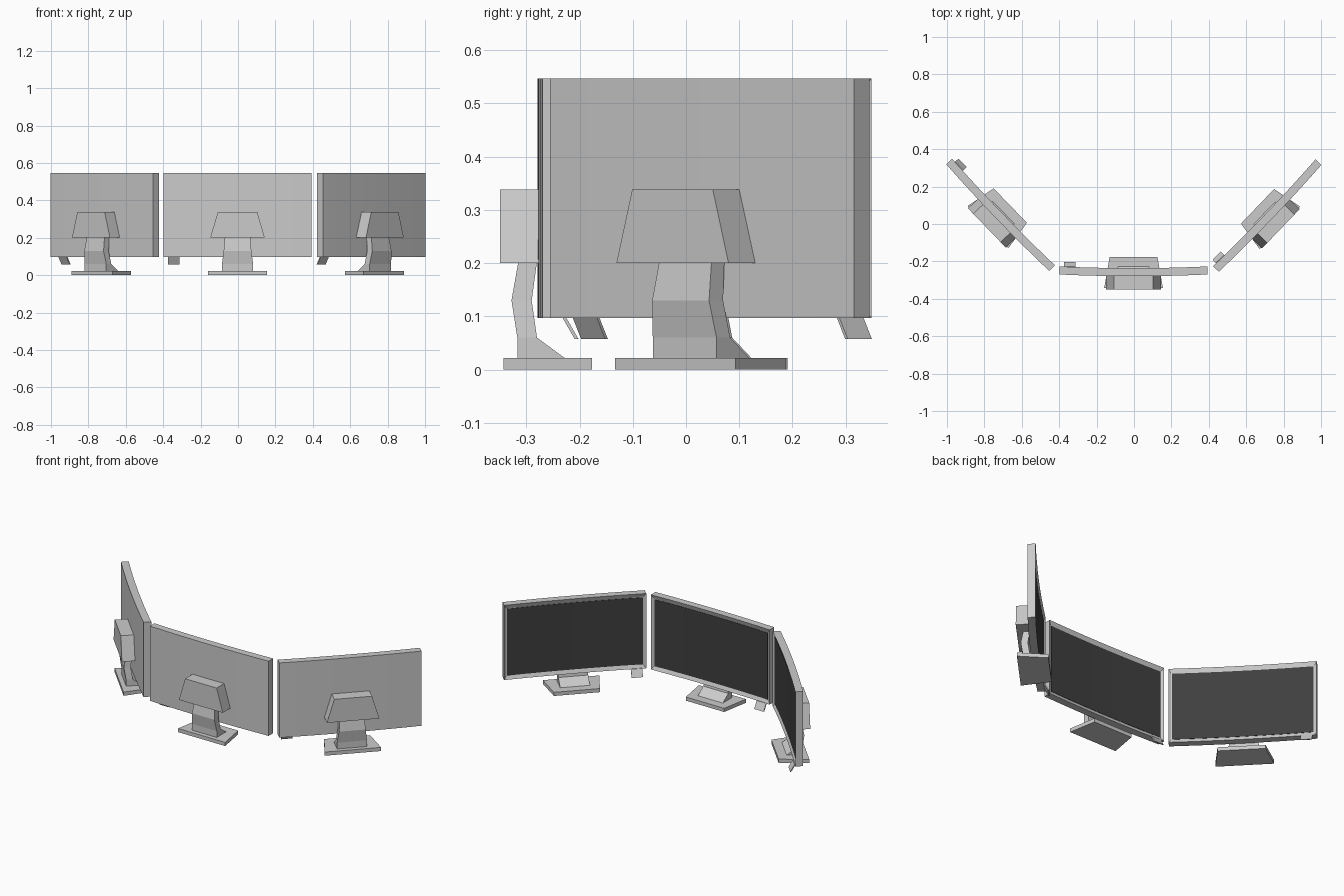
import bpy, bmesh, math

if "Cube" in bpy.data.objects:
    bpy.data.objects.remove(bpy.data.objects["Cube"])

HALF_W, SEG, SAG = 0.3955, 8, 0.009

# placement of each monitor: name, x, y, rotation about z
PLACES = [("centre", -0.0025, -0.27, 0.0),
          ("right", 0.7275, 0.03, math.radians(46.2)),
          ("left", -0.7285, 0.034, math.radians(-46.0))]


def material(name, rgb):
    m = bpy.data.materials.new(name)
    m.diffuse_color = (*rgb, 1)
    m.use_nodes = True
    m.node_tree.nodes["Principled BSDF"].inputs["Base Color"].default_value = m.diffuse_color
    return m


def loft(bm, rings):
    """Skin a list of equal-size point rings and cap both ends."""
    vs = [[bm.verts.new(p) for p in r] for r in rings]
    n = len(vs[0])
    for a, b in zip(vs, vs[1:]):
        for i in range(n):
            j = (i + 1) % n
            bm.faces.new((a[i], a[j], b[j], b[i]))
    bm.faces.new(vs[0])
    bm.faces.new(vs[-1])
    bmesh.ops.recalc_face_normals(bm, faces=bm.faces[:])


def place(bm, name, mat=None):
    """Turn the bmesh into one object per monitor."""
    me = bpy.data.meshes.new(name)
    bm.to_mesh(me)
    bm.free()
    if mat:
        me.materials.append(mat)
    for side, x, y, rot in PLACES:
        ob = bpy.data.objects.new(f"{side}_{name}", me)
        ob.location = (x, y, 0)
        ob.rotation_euler = (0, 0, rot)
        bpy.context.collection.objects.link(ob)


def curved_slab(half, y0, y1, z0, z1):
    """Upright slab following the gentle curve of the display."""
    bm = bmesh.new()
    rings = []
    for i in range(SEG + 1):
        x = half * (2 * i / SEG - 1)
        s = -SAG * (1 - (x / HALF_W) ** 2)
        rings.append([(x, y0 + s, z0), (x, y1 + s, z0),
                      (x, y1 + s, z1), (x, y0 + s, z1)])
    loft(bm, rings)
    return bm


def quad(z, y0, y1, w0, w1):
    """Horizontal four-point ring, half-width w0 at y0 and w1 at y1."""
    return [(-w0, y0, z), (w0, y0, z), (w1, y1, z), (-w1, y1, z)]


# display casing with a recessed front
bm = curved_slab(HALF_W, 0.0, 0.043, 0.097, 0.547)
front = [f for f in bm.faces if f.normal.y > 0.8]
bmesh.ops.inset_region(bm, faces=front, thickness=0.018, depth=0)
inner = {v for f in front for v in f.verts}
for v in inner:
    v.co.y -= 0.009
    v.co.z += -0.008 if v.co.z > 0.3 else 0.004
place(bm, "casing")

# dark screen seated in the recess
place(curved_slab(HALF_W - 0.018, 0.03, 0.036, 0.119, 0.521), "screen",
      material("screen_dark", (0.05, 0.05, 0.05)))

# tapered housing on the back
bm = bmesh.new()
loft(bm, [quad(0.2, -0.08, 0.004, 0.146, 0.146),
          quad(0.338, -0.08, 0.004, 0.105, 0.105)])
place(bm, "rear_housing")

# bent neck with sloping foot
bm = bmesh.new()
loft(bm, [quad(z, y0, y1, w, w) for z, y0, y1, w in (
    (0.018, -0.047, 0.047, 0.083), (0.06, -0.047, -0.01, 0.083),
    (0.13, -0.058, -0.02, 0.074), (0.203, -0.045, -0.01, 0.068))])
place(bm, "neck")

# trapezoid base plate
bm = bmesh.new()
loft(bm, [quad(z, -0.073, 0.093, 0.157, 0.128) for z in (0.0, 0.022)])
place(bm, "base_plate")

# slanted tab under the casing
bm = bmesh.new()
loft(bm, [[(x, y, z) for x, y in ((-0.373, y0), (-0.31, y0), (-0.31, y0 + 0.007), (-0.373, y0 + 0.007))]
          for z, y0 in ((0.057, 0.061), (0.099, 0.037))])
place(bm, "control_tab", material("tab_light", (0.62, 0.6, 0.6)))
